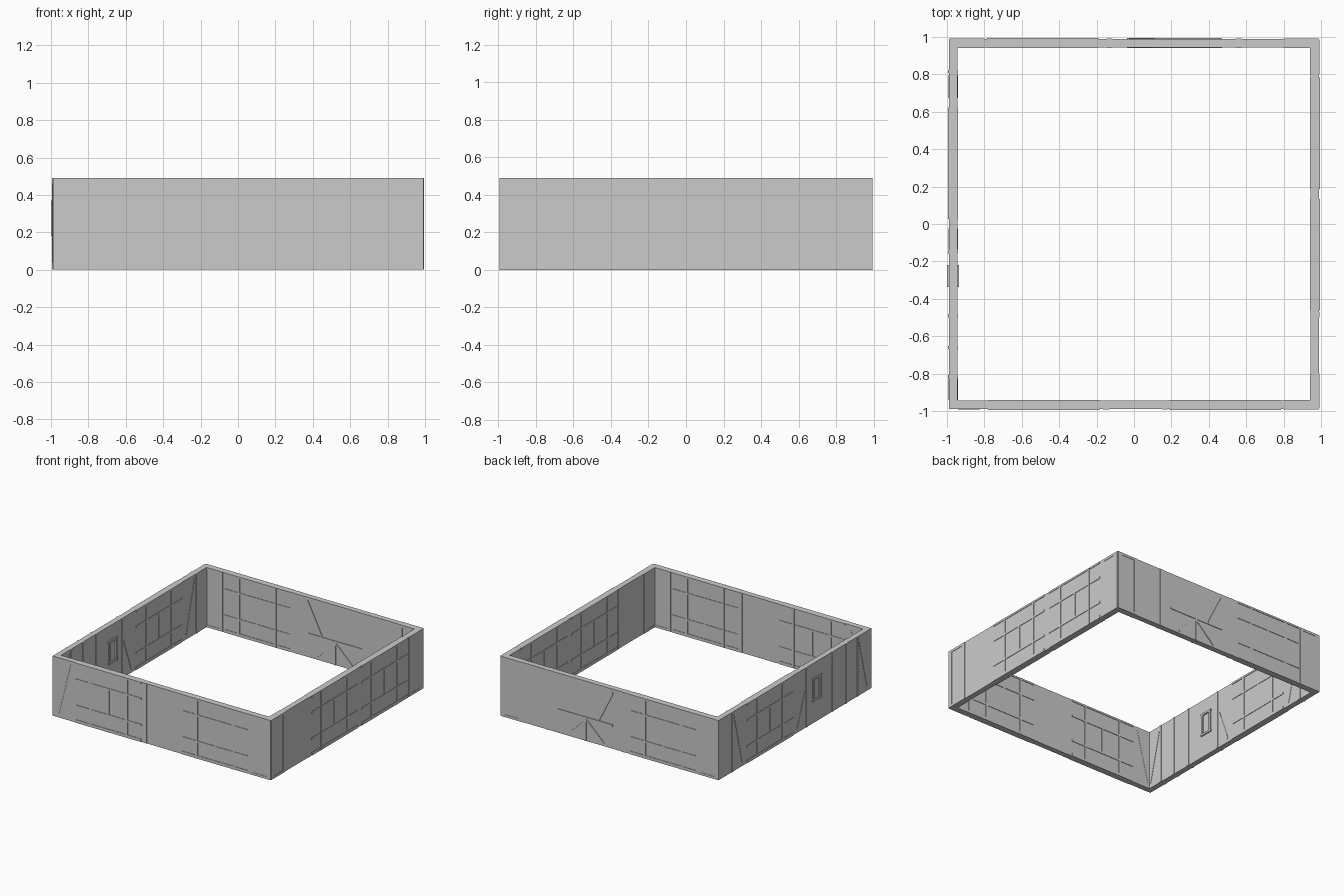
import bpy, bmesh, math
from mathutils import Matrix, Vector

if "Cube" in bpy.data.objects:
    bpy.data.objects.remove(bpy.data.objects["Cube"])

H = 0.49                      # wall height
OUT, INN = 0.99, 0.945        # wall faces
PROUD = 0.005                 # timber relief on both faces

plaster = bpy.data.materials.new("stone grey")
plaster.use_nodes = True
plaster.diffuse_color = (0.6, 0.6, 0.6, 1)
plaster.node_tree.nodes["Principled BSDF"].inputs["Base Color"].default_value = (0.6, 0.6, 0.6, 1)


def finish(bm, name, turn=0.0):
    """Turn a front-wall mesh onto its side of the square and link it."""
    bm.transform(Matrix.Rotation(turn, 4, "Z"))
    mesh = bpy.data.meshes.new(name)
    bm.to_mesh(mesh)
    bm.free()
    mesh.materials.append(plaster)
    obj = bpy.data.objects.new(name, mesh)
    bpy.context.collection.objects.link(obj)


def beam(bm, a, b, width, proud=PROUD):
    """Timber through the wall from a to b, each (along, height)."""
    a, b = Vector(a), Vector(b)
    d = b - a
    mid = (a + b) / 2
    m = (Matrix.Translation((mid.x, -(OUT + INN) / 2, mid.y))
         @ Matrix.Rotation(-math.atan2(d.y, d.x), 4, "Y")
         @ Matrix.Diagonal((d.length, OUT - INN + 2 * proud, width, 1)))
    bmesh.ops.create_cube(bm, size=1, matrix=m)


def post(bm, u, width=0.018, low=0.0, high=H, proud=PROUD):
    beam(bm, (u, low), (u, high), width, proud)


def panel(bm, c):
    """Timber grid with a mullioned window field, centred at c."""
    for z, w in ((0.0125, 0.025), (0.137, 0.016), (0.352, 0.016), (0.4825, 0.015)):
        beam(bm, (c - 0.298, z), (c + 0.298, z), w, 0.004)
    for s in (-1, 1):
        post(bm, c + s * 0.167)
    post(bm, c, 0.016, 0.145, 0.344, 0.004)


def corner_frame(bm, s):
    """Framed corner bay at the end on side s."""
    post(bm, s * 0.815, 0.03, proud=0.003)
    post(bm, s * 0.968, 0.036, proud=0.003)
    for z in (0.01, 0.48):
        beam(bm, (s * 0.83, z), (s * 0.95, z), 0.02, 0.003)


# Plaster ring
bm = bmesh.new()
rings = []
for r, z in ((OUT, 0), (OUT, H), (INN, H), (INN, 0)):
    rings.append([bm.verts.new((sx * r, sy * r, z))
                  for sx, sy in ((-1, -1), (1, -1), (1, 1), (-1, 1))])
for k in range(4):
    p, q = rings[k], rings[(k + 1) % 4]
    for i in range(4):
        j = (i + 1) % 4
        bm.faces.new((p[i], p[j], q[j], q[i]))
finish(bm, "plaster_walls")

# Front timbers: two panels, plain middle, brace on one end
bm = bmesh.new()
panel(bm, -0.482)
panel(bm, 0.487)
corner_frame(bm, 1)
beam(bm, (-0.935, 0.04), (-0.83, 0.46), 0.012, 0.002)
for u in (-0.15, 0.165):
    post(bm, u, 0.03, proud=0.002)
finish(bm, "front_timbers")

# Side timbers facing +x: two adjoining panels and a plain bay
bm = bmesh.new()
panel(bm, -0.165)
panel(bm, 0.485)
corner_frame(bm, -1)
corner_frame(bm, 1)
post(bm, -0.485, 0.03, proud=0.002)
finish(bm, "left_side_timbers", math.pi / 2)

# Back timbers: one panel, one braced bay (along runs toward -x)
bm = bmesh.new()
panel(bm, 0.487)
corner_frame(bm, -1)
corner_frame(bm, 1)
for u in (-0.56, 0.13):
    post(bm, u, 0.03, proud=0.003)
beam(bm, (-0.47, 0.19), (0.03, 0.19), 0.016)
beam(bm, (0.03, 0.46), (-0.1, 0.2), 0.014)
beam(bm, (-0.22, 0.18), (-0.05, 0.02), 0.014)
beam(bm, (-0.22, 0.18), (-0.39, 0.02), 0.014)
post(bm, -0.22, 0.016, 0, 0.19)
finish(bm, "back_timbers", math.pi)

# Side timbers facing -x: panel, braces, posts (along runs toward -y)
bm = bmesh.new()
panel(bm, -0.325)
for u in (-0.815, 0.15, 0.49, 0.66, 0.815):
    post(bm, u)
beam(bm, (-0.79, 0.46), (-0.68, 0.03), 0.014, 0.003)
beam(bm, (0.13, 0.3), (0.03, 0.03), 0.014, 0.003)
beam(bm, (0.935, 0.04), (0.83, 0.46), 0.014, 0.003)
finish(bm, "right_side_timbers", -math.pi / 2)

# Small window frame with sill in the -x wall
bm = bmesh.new()
for u in (0.235, 0.32):
    post(bm, u, 0.016, 0.18, 0.37, 0.01)
for z in (0.188, 0.362):
    beam(bm, (0.218, z), (0.337, z), 0.016, 0.01)
finish(bm, "small_window_frame", -math.pi / 2)
